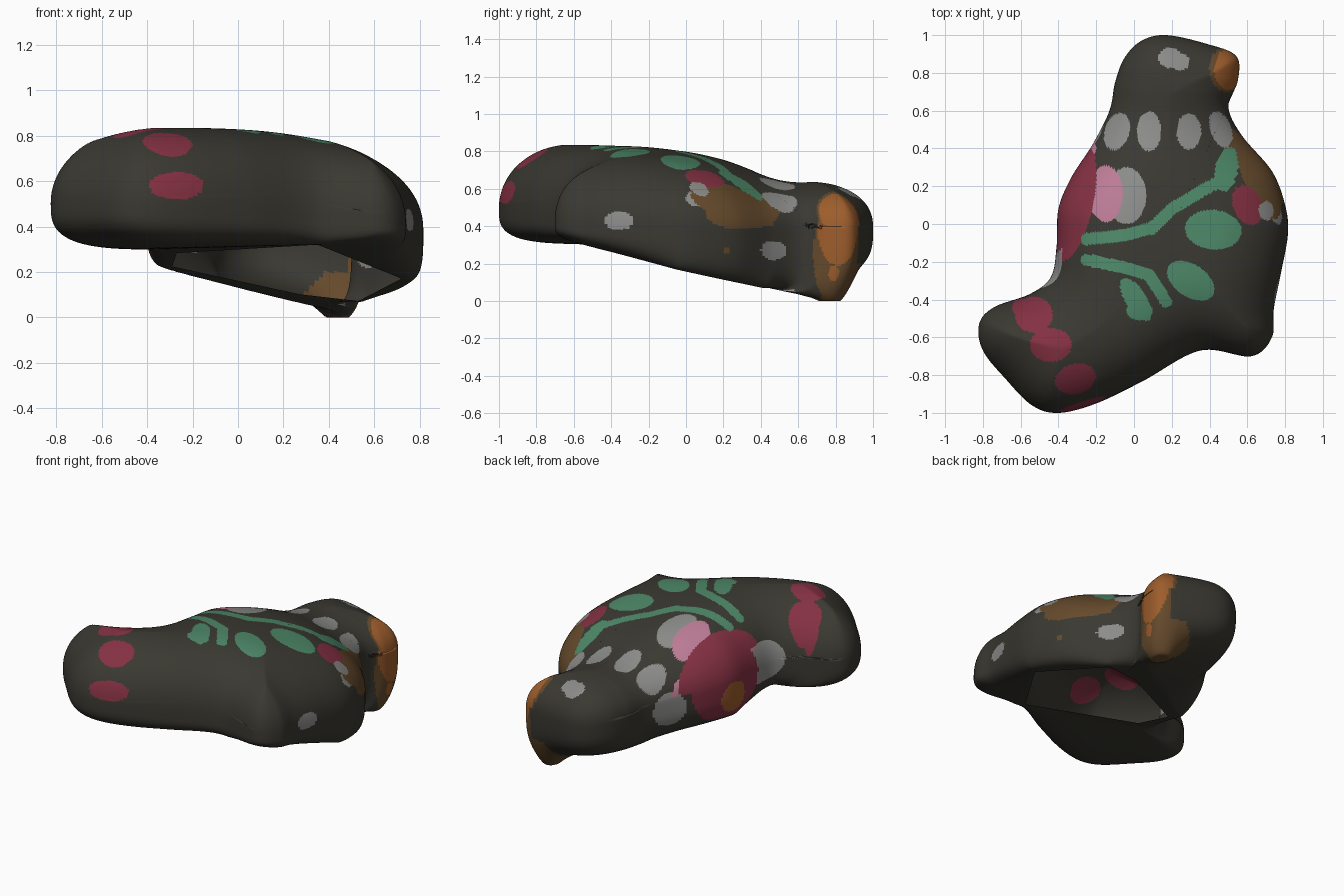
import bpy
from math import sin, cos, exp, sqrt
from mathutils import Vector
from mathutils.kdtree import KDTree
from mathutils.geometry import intersect_line_line_2d, intersect_point_line

if "Cube" in bpy.data.objects:
    bpy.data.objects.remove(bpy.data.objects["Cube"])

COLOURS = {
    "dark_glaze": (0.042, 0.040, 0.031), "grey": (0.26, 0.26, 0.255),
    "green": (0.075, 0.25, 0.14), "magenta": (0.23, 0.03, 0.055),
    "pink": (0.50, 0.20, 0.30), "orange": (0.34, 0.11, 0.025),
    "brown": (0.13, 0.068, 0.025)}
MATS = []
for name, rgb in COLOURS.items():
    m = bpy.data.materials.new(name)
    m.diffuse_color = (*rgb, 1)
    m.use_nodes = True
    m.node_tree.nodes["Principled BSDF"].inputs["Base Color"].default_value = m.diffuse_color
    MATS.append(m)
DARK, GREY, GREEN, MAGENTA, PINK, ORANGE, BROWN = range(7)

# plan outline of the body, tail, head and beak, and the open underside
OUTLINE = [(.17, 1), (.04, .97), (-.05, .88), (-.1, .75), (-.13, .6), (-.22, .42),
           (-.33, .25), (-.4, .08), (-.41, -.12), (-.44, -.28), (-.55, -.37), (-.74, -.44),
           (-.82, -.53), (-.8, -.67), (-.68, -.82), (-.54, -.96), (-.4, -1), (-.2, -.95),
           (.05, -.83), (.35, -.67), (.62, -.70), (.73, -.6), (.74, -.45), (.78, -.25),
           (.815, -.05), (.8, .1), (.73, .28), (.57, .47), (.5, .62), (.55, .76), (.54, .89), (.38, .955)]
HOLE = [(.53, .40), (.27, .34), (-.29, -.03), (-.27, -.28), (-.05, -.39), (.35, -.59), (.72, -.06)]
CENTRE = Vector((.1, -.25))
CREST = [(-1.2, .84), (-.7, .845), (-.2, .835), (.1, .795), (.3, .745), (.5, .655), (.8, .65), (1.2, .64)]


def smooth_loop(points, steps):
    """Closed Catmull-Rom curve through the points."""
    p, out, n = [Vector(q) for q in points], [], len(points)
    for i in range(n):
        a, b, c, d = p[i - 1], p[i], p[(i + 1) % n], p[(i + 2) % n]
        for k in range(steps):
            t = k / steps
            out.append(.5 * (2 * b + (c - a) * t + (2 * a - 5 * b + 4 * c - d) * t * t
                             + (3 * b - a - 3 * c + d) * t ** 3))
    return out


def clamp(t):
    return max(0, min(1, t))


def crest_line(y):
    for (y0, z0), (y1, z1) in zip(CREST, CREST[1:]):
        if y <= y1:
            break
    return z0 + (z1 - z0) * (y - y0) / (y1 - y0)


def crest(x, y):
    u = x - .15
    fall = .105 * (u + sqrt(u * u + .04)) * (1 - .6 * clamp((y - .4) / .3))
    return sum(crest_line(y + d) for d in (-.1, -.05, 0, .05, .1)) / 5 - fall


def equator(x, y):
    return .43 - .07 * x - .03 * y


def under(x, y):
    low = max(.02, .13 - .25 * x, .20 - .06 * x - .24 * y)
    hook = .12 * exp(-((x - .44) ** 2 + (y - .81) ** 2) / .012)
    return min(.31 + .03 * x, low) - hook


def hole_point(o):
    far = CENTRE + (o - CENTRE).normalized() * 3
    for i, q in enumerate(HOLE):
        hit = intersect_line_line_2d(CENTRE, far, Vector(HOLE[i - 1]), Vector(q))
        if hit:
            return hit
    return CENTRE.lerp(o, .7)


def in_ellipse(u, v, cu, cv, ru, rv, rot=0):
    c, s = cos(rot), sin(rot)
    du, dv = u - cu, v - cv
    return ((du * c + dv * s) / ru) ** 2 + ((dv * c - du * s) / rv) ** 2 < 1


# painted spots seen from above: colour, then x, y, radii, rotation
TOP_SPOTS = [
    (GREY, -.04, .15, .105, .15), (GREY, -.09, .49, .065, .1, -.3), (GREY, .08, .49, .065, .105),
    (GREY, .29, .49, .065, .095), (GREY, .46, .5, .055, .1, .35),
    (GREY, .19, .88, .06, .055), (GREY, .245, .86, .05, .045),
    (PINK, -.15, .16, .09, .15), (PINK, -.24, .41, .04, .06), (MAGENTA, -.32, .12, .105, .32, -.2),
    (GREEN, .42, -.03, .15, .105, -.1), (GREEN, .49, .29, .06, .12, -.2),
    (GREEN, .3, -.3, .14, .085, -.6), (GREEN, .01, -.4, .13, .055, -1), (GREEN, .03, -.46, .07, .05),
    (MAGENTA, -.53, -.48, .1, .095), (MAGENTA, -.6, -.44, .045, .045),
    (MAGENTA, -.44, -.64, .11, .09), (MAGENTA, -.31, -.82, .11, .08, .25),
    (BROWN, .66, .25, .08, .24, .4), (MAGENTA, .6, .1, .075, .11, .4), (GREY, .7, .07, .04, .05),
    (BROWN, .49, .82, .09, .12), (ORANGE, .5, .82, .075, .11)]
# spots on the right flank: colour, then y, z, radii
SIDE_SPOTS = [(BROWN, .3, .48, .2, .1), (GREY, .47, .27, .07, .05), (GREY, -.36, .43, .075, .05),
              (BROWN, .22, .27, .02, .02), (GREY, .06, .55, .06, .045),
              (BROWN, .82, .25, .14, .3), (ORANGE, .81, .38, .105, .19), (ORANGE, .79, .15, .03, .04)]
# flower on the left flank: colour, centre, radius
BALLS = [(PINK, (-.4, -.17, .5), .12), (GREY, (-.42, -.23, .51), .125), (GREY, (-.21, .46, .39), .11),
         (MAGENTA, (-.38, .1, .48), .26), (ORANGE, (-.41, .07, .38), .1)]
VINES = [[(-.25, -.08), (-.05, -.06), (.1, -.02), (.2, .08), (.35, .17), (.46, .23), (.5, .36)],
         [(-.25, -.19), (-.05, -.23), (.08, -.27), (.17, -.41)]]


def near_vine(x, y):
    p = Vector((x, y))
    for vine in VINES:
        for a, b in zip(vine, vine[1:]):
            a, b = Vector(a), Vector(b)
            t = clamp(intersect_point_line(p, a, b)[1])
            if (a.lerp(b, t) - p).length < .032:
                return True
    return False


def paint(c, n):
    colour = DARK
    x, y, z = c
    if n.z > .1:
        for spot in TOP_SPOTS:
            if in_ellipse(x, y, *spot[1:]):
                colour = spot[0]
        if -.3 < x < .55 and -.45 < y < .4 and near_vine(x, y):
            colour = GREEN
    if n.x > .35 and x > .38 and colour == DARK:
        for spot in SIDE_SPOTS:
            if in_ellipse(y, z, *spot[1:]):
                colour = spot[0]
    # underside of the beak
    if z < .2 and colour == DARK and in_ellipse(x, y, .42, .82, .13, .12):
        colour = BROWN
    if n.y < -.3 and y < -.8 and in_ellipse(x, z, -.27, .58, .12, .06):
        colour = MAGENTA
    if x < -.05 and z > .25 and colour not in (PINK, GREEN):
        for col, p, r in BALLS:
            if (c - Vector(p)).length < r:
                colour = col
    return colour


# body shell: domed rings out to the outline, then tucked in to the opening
loop = smooth_loop(OUTLINE, 12)
N, UP, LOW = len(loop), 140, 48
edge = smooth_loop(OUTLINE, 60)
tree = KDTree(len(edge))
for i, o in enumerate(edge):
    tree.insert((o.x, o.y, 0), i)
tree.balance()


def dome(x, y):
    """Height above the equator, rounded off by distance to the outline."""
    t = 1 - min(1, tree.find((x, y, 0))[2] / .42)
    p = 2.4 - .4 * clamp(-x / .6)
    e = equator(x, y)
    return e + (crest(x, y) - e) * (1 - t ** p) ** (1 / p)


holes = [hole_point(o) for o in loop]
verts = [(CENTRE.x, CENTRE.y, dome(*CENTRE))]
for k in range(1, UP + 1):
    r = 1 - (1 - k / UP) ** 1.6
    for o in loop:
        x, y = CENTRE.lerp(o, r)
        verts.append((x, y, dome(x, y)))
for k in range(1, LOW + 1):
    s = (k / LOW) ** 3
    h = (1 - (1 - s) ** 3.3) ** (1 / 3.3)
    for o, q in zip(loop, holes):
        x, y = o.lerp(q, s)
        e = equator(x, y)
        verts.append((x, y, max(0, e + (under(x, y) - e) * h)))
faces = [(0, 1 + i, 1 + (i + 1) % N) for i in range(N)]
for k in range(UP + LOW - 1):
    a, b = 1 + k * N, 1 + (k + 1) * N
    faces += [(a + i, b + i, b + (i + 1) % N, a + (i + 1) % N) for i in range(N)]
me = bpy.data.meshes.new("body_shell")
me.from_pydata(verts, [], faces)
me.update()
bpy.context.collection.objects.link(bpy.data.objects.new("body_shell", me))
for m in MATS:
    me.materials.append(m)
for f in me.polygons:
    f.use_smooth = True
    f.material_index = paint(f.center, f.normal)
